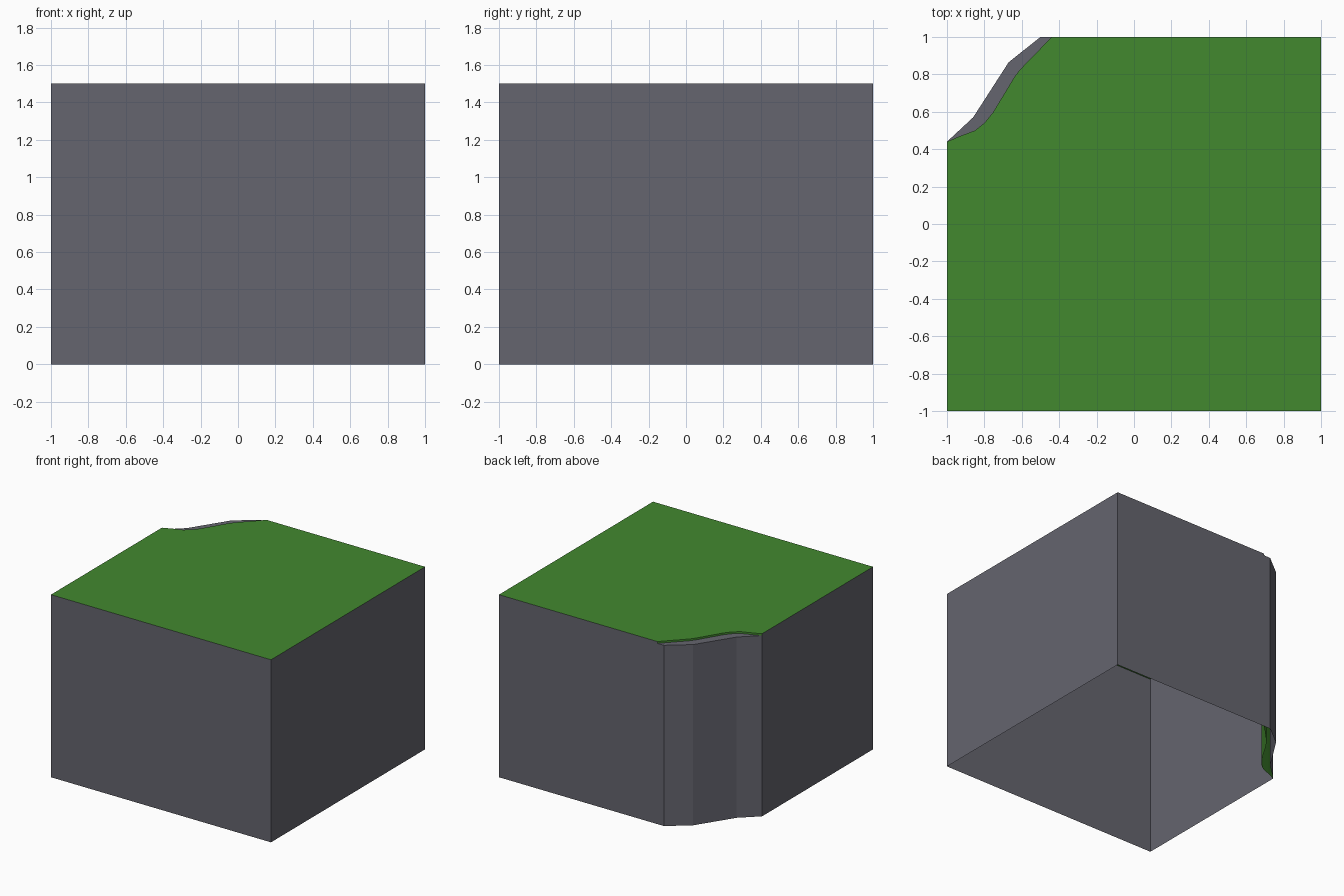
import bpy

if "Cube" in bpy.data.objects:
    bpy.data.objects.remove(bpy.data.objects["Cube"])

TOP = 1.5      # grass height
LEDGE = 1.485  # height of the rock rim at the notched corner

# Plan outlines of the notched corner, from the left side to the back side
rock_edge = [(-1, 0.44), (-0.86, 0.57), (-0.67, 0.865), (-0.5, 1)]
turf_edge = [(-1, 0.44), (-0.93, 0.47), (-0.85, 0.5), (-0.80, 0.54),
             (-0.755, 0.595), (-0.64, 0.785), (-0.61, 0.825), (-0.44, 1)]
square = [(1, 1), (1, -1), (-1, -1)]


def add_material(name, color):
    mat = bpy.data.materials.new(name)
    mat.diffuse_color = color
    mat.use_nodes = True
    mat.node_tree.nodes["Principled BSDF"].inputs["Base Color"].default_value = mat.diffuse_color
    return mat


def add_mesh(name, verts, faces, material):
    mesh = bpy.data.meshes.new(name)
    mesh.from_pydata(verts, [], faces)
    mesh.materials.append(material)
    obj = bpy.data.objects.new(name, mesh)
    bpy.context.collection.objects.link(obj)
    return obj


def add_sheet(name, outline, z, material):
    return add_mesh(name, [(x, y, z) for x, y in outline],
                    [tuple(range(len(outline)))], material)


def add_wall(name, path, z, material):
    """Vertical open strip from the ground to height z along a path."""
    n = len(path)
    verts = [(x, y, h) for h in (0, z) for x, y in path]
    faces = [(i, i + n, i + n + 1, i + 1) for i in range(n - 1)]
    return add_mesh(name, verts, faces, material)


grass = add_material("grass", (0.055, 0.25, 0.028, 1))
rock = add_material("rock", (0.13, 0.13, 0.158, 1))

# Straight outer walls, open underneath
add_wall("outer_walls", [turf_edge[-1]] + square + [turf_edge[0]], TOP, rock)

# Faceted rock face across the notched corner, and its narrow flat rim
add_wall("corner_cliff", rock_edge + [turf_edge[-1]], LEDGE, rock)
add_sheet("rock_ledge", turf_edge + rock_edge[:0:-1], LEDGE, rock)

# Grass surface and the turf wall behind the rock face
add_sheet("grass_top", (turf_edge + square)[::-1], TOP, grass)
add_wall("turf_wall", turf_edge, TOP, grass)

# Make the faces of the walls and sheets point outwards
for obj in bpy.data.objects:
    for poly in obj.data.polygons:
        n, c = poly.normal, poly.center
        inward = n.z < -0.5 or (abs(n.z) < 0.5 and n.x * c.x + n.y * c.y < 0)
        if inward:
            poly.flip()
    obj.data.update()
